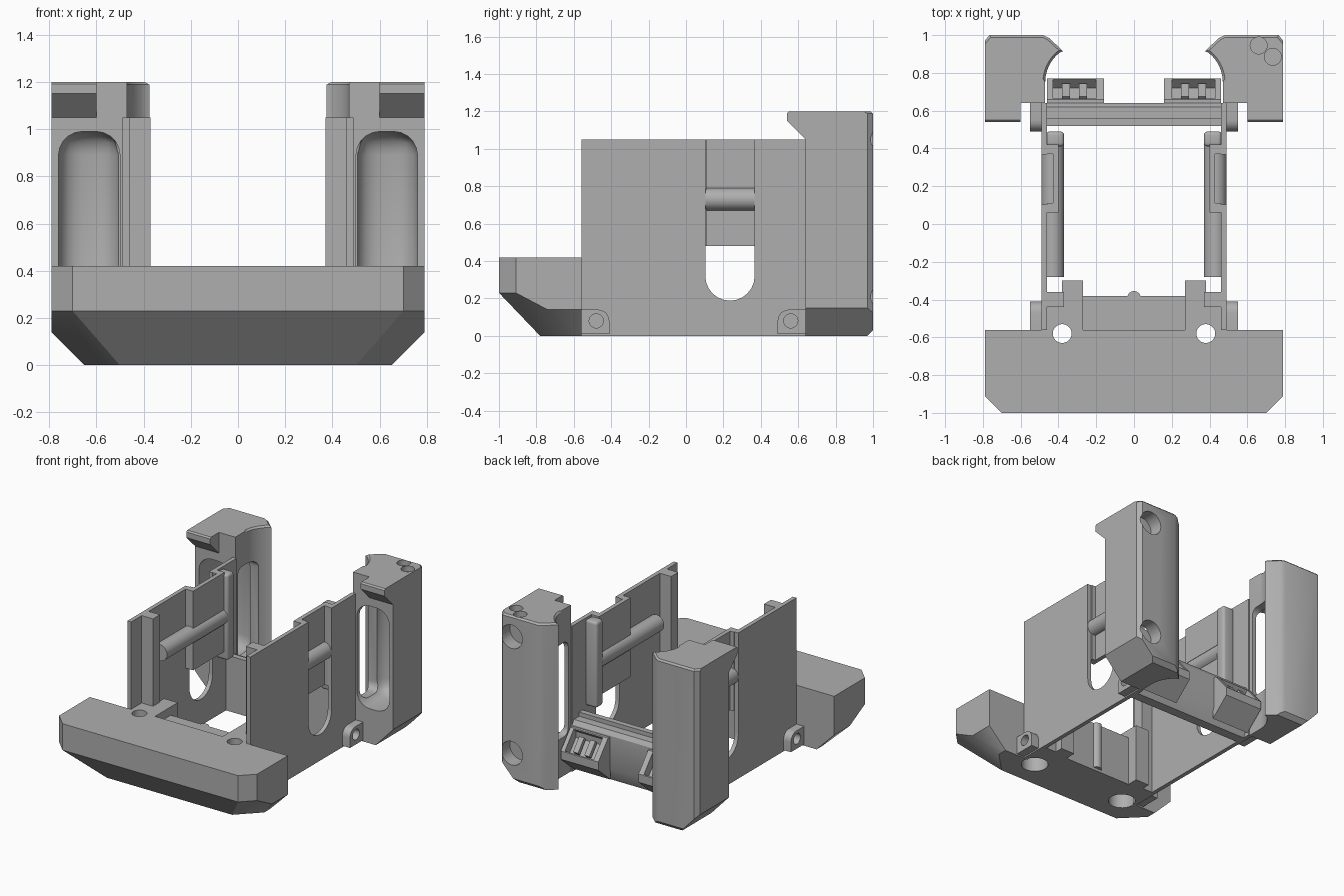
import bpy, bmesh, math
from mathutils import Vector

if "Cube" in bpy.data.objects:
    bpy.data.objects.remove(bpy.data.objects["Cube"])

grey = bpy.data.materials.new("plain_grey")
grey.use_nodes = True
grey.diffuse_color = (0.43, 0.43, 0.43, 1)
grey.node_tree.nodes["Principled BSDF"].inputs["Base Color"].default_value = grey.diffuse_color
parts = []


def finish(name, bm):
    bmesh.ops.recalc_face_normals(bm, faces=bm.faces)
    me = bpy.data.meshes.new(name)
    bm.to_mesh(me)
    bm.free()
    me.materials.append(grey)
    ob = bpy.data.objects.new(name, me)
    bpy.context.collection.objects.link(ob)
    parts.append(ob)
    return ob


def prism(name, pts, axis, lo, hi, side=1, bevel=0):
    """Extrude a 2D profile along an axis; side mirrors it in x."""
    place = {"x": lambda a, b, t: (t * side, a, b),
             "y": lambda a, b, t: (a * side, t, b),
             "z": lambda a, b, t: (a * side, b, t)}[axis]
    bm = bmesh.new()
    rings = [[bm.verts.new(place(a, b, t)) for a, b in pts] for t in (lo, hi)]
    n = len(pts)
    for ring in rings:
        bm.faces.new(ring)
    for i in range(n):
        j = (i + 1) % n
        bm.faces.new((rings[0][i], rings[0][j], rings[1][j], rings[1][i]))
    if bevel:
        bmesh.ops.bevel(bm, geom=bm.edges[:], offset=bevel, segments=5,
                        profile=0.5, affect="EDGES", clamp_overlap=True)
    return finish(name, bm)


def box(name, x, y, z, side=1, bevel=0):
    pts = [(x[0], y[0]), (x[1], y[0]), (x[1], y[1]), (x[0], y[1])]
    return prism(name, pts, "z", z[0], z[1], side, bevel)


def arc(a, b, r, start, end, n=12):
    steps = [math.radians(start + (end - start) * i / n) for i in range(n + 1)]
    return [(a + r * math.cos(t), b + r * math.sin(t)) for t in steps]


def rod(name, a, b, r, axis, lo, hi, side=1):
    return prism(name, arc(a, b, r, 0, 345, 23), axis, lo, hi, side)


def cut(target, *cutters):
    for c in cutters:
        mod = target.modifiers.new("cut", "BOOLEAN")
        mod.object, mod.operation, mod.solver = c, "DIFFERENCE", "EXACT"
    graph = bpy.context.evaluated_depsgraph_get()
    graph.update()
    me = bpy.data.meshes.new_from_object(target.evaluated_get(graph))
    target.modifiers.clear()
    target.data = me


def discard(*cutters):
    for c in cutters:
        parts.remove(c)
        bpy.data.objects.remove(c)


# Front bumper: hull of its chamfered corners
bm = bmesh.new()
corners = [(.79, -.56, .42), (.79, -.91, .42), (.70, -1, .42), (.70, -1, .23),
           (.79, -.91, .23), (.79, -.74, .14), (.79, -.56, .14),
           (.65, -.56, 0), (.65, -.63, 0), (.50, -.78, 0)]
for s in (1, -1):
    for x, y, z in corners:
        bm.verts.new((x * s, y, z))
bmesh.ops.convex_hull(bm, input=bm.verts[:])
bmesh.ops.dissolve_limit(bm, angle_limit=.02, verts=bm.verts[:], edges=bm.edges[:])
bumper = finish("front_bumper", bm)

# Front crosspiece between the brackets, with its small rib
box("front_crosspiece", (-.27, .27), (-.56, -.38), (0, .36))
rod("crosspiece_rib", 0, -.39, .035, "z", .02, .36)

# Rear crossbar with a stepped top
prism("rear_crossbar", [(.52, 0), (.52, .40), (.56, .40), (.56, .37), (.62, .37),
                        (.64, .34), (.64, .10), (.59, 0)], "x", -.47, .47)

for s in (1, -1):
    tag = "left_" if s > 0 else "right_"

    # Bracket behind the bumper, bolt hole and counterbore through both
    bracket = prism(tag + "front_bracket", [(.27, -.56), (.49, -.56), (.49, -.36), (.38, -.36),
                    (.38, -.30), (.27, -.30)], "z", 0, .42, s)
    bolt = rod("bolt_cutter", .38, -.58, .05, "z", -.1, .6, s)
    bore = rod("bore_cutter", .38, -.58, .09, "z", -.1, .2, s)
    cut(bumper, bolt, bore)
    cut(bracket, bolt, bore)
    discard(bolt, bore)

    # Side wall with a round-bottomed slot
    wall = box(tag + "side_wall", (.46, .49), (-.56, .64), (0, 1.05), s)
    slot = prism("slot_cutter", arc(.235, .32, .132, 180, 360) + [(.367, 1.2), (.103, 1.2)],
                 "x", .40, .55, s)
    cut(wall, slot)
    discard(slot)

    # Slot cover standing inside the wall
    prism(tag + "slot_cover", [(.46, .06), (.40, .06), (.40, .42), (.46, .42), (.46, .37),
                               (.43, .37), (.43, .11), (.46, .11)], "z", .48, 1.05, s)
    rod(tag + "side_rod", .43, .73, .06, "y", -.28, .42, s)
    box(tag + "inner_rib", (.37, .465), (.41, .49), (.42, 1.04), s, .02)
    box(tag + "front_post", (.37, .465), (-.44, -.36), (0, 1.05), s)

    # Screw ears at both ends of the wall
    for name, edge, way in (("front_ear", -.56, 1), ("rear_ear", .64, -1)):
        top = [(edge + way * (.09 + a), .08 + b) for a, b in arc(0, 0, .06, 90, 0, 6)]
        ear = prism(tag + name, [(edge, .01), (edge, .14)] + top + [(edge + way * .15, .01)],
                    "x", .485, .55, s)
        hole = rod("ear_cutter", edge + way * .08, .08, .038, "x", .495, .6, s)
        cut(ear, hole)
        discard(hole)

    # Rear pillar with concave inner flank
    outline = ([(.79, .64), (.47, .64)] + arc(.27, .75, .2, 0, 52, 10) +
               [(.375, .915), (.45, .985), (.48, 1), (.765, 1), (.79, .97)])
    pillar = prism(tag + "rear_pillar", outline, "z", 0, 1.2, s)
    bm = bmesh.new()
    bm.from_mesh(pillar.data)
    rim = [e for e in bm.edges if all(v.co.z > 1.19 and v.co.y > .65 for v in e.verts)]
    bmesh.ops.bevel(bm, geom=rim, offset=.012, segments=1, affect="EDGES")
    bm.to_mesh(pillar.data)
    bm.free()
    # alcove, side window and bottom chamfers
    tools = [box("alcove_cutter", (.50, .76), (.40, .93), (.25, .99), s, .10),
             box("window_cutter", (.32, .62), (.67, .86), (.28, .96), s, .05),
             prism("side_chamfer", [(.64, -.011), (.81, .171), (.9, -.05)], "y", .5, 1.1, s),
             prism("back_chamfer", [(.96, -.01), (1.02, .05), (1.05, -.05)], "x", .3, .9, s)]
    if s > 0:
        # round sockets in the back and top of the left pillar
        tools += [rod("socket_cutter", .69, z, .085, "y", .9, 1.1) for z in (1.05, .21)]
        tools += [rod("peg_cutter", x, y, .045, "z", 1.16, 1.3) for x, y in ((.66, .945), (.735, .885))]
    for t in tools:
        cut(pillar, t)
    discard(*tools)

    # Overhanging hook at the pillar top
    prism(tag + "pillar_hook", [(.64, 1.2), (.55, 1.2), (.54, 1.19), (.54, 1.15), (.64, 1.05)],
          "x", .60, .79, s)

    # Sloped lamp housing with a recessed face and small bars
    lamp = prism(tag + "lamp_housing", [(.63, .33), (.66, .33), (.77, .20), (.77, .14), (.63, .02)],
                 "x", .16, .46, s)
    recess = prism("lamp_cutter", [(.70, .36), (.80, .24), (.72, .16), (.62, .28)], "x", .20, .43, s)
    cut(lamp, recess)
    discard(recess)
    for x in (.25, .34):
        prism(tag + "lamp_bar", [(.655, .27), (.675, .29), (.745, .205), (.725, .185)],
              "x", x, x + .04, s)

# Smooth only the round surfaces
bpy.ops.object.select_all(action="DESELECT")
for ob in parts:
    ob.select_set(True)
bpy.context.view_layer.objects.active = bumper
bpy.ops.object.shade_smooth_by_angle(angle=math.radians(30))
